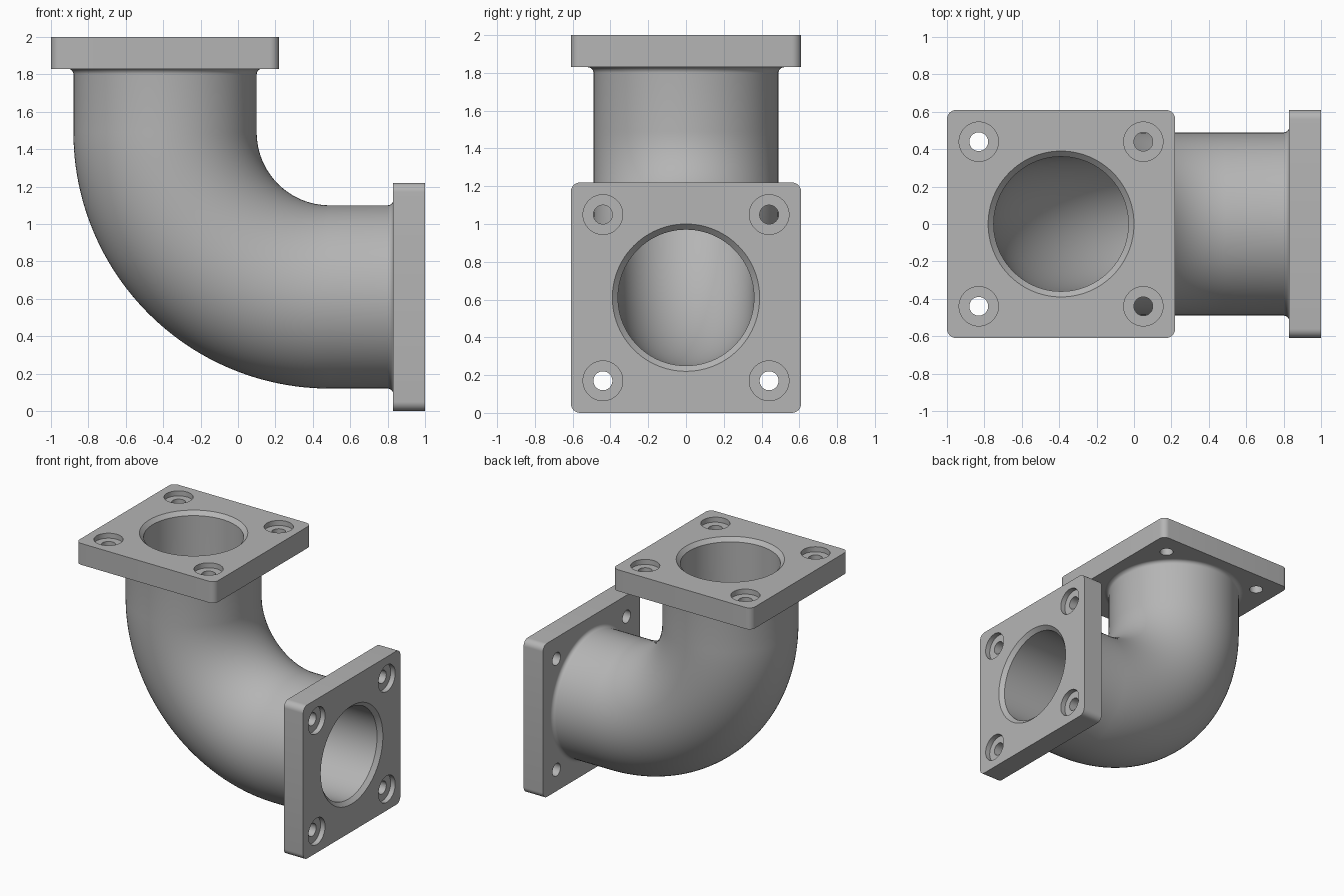
import bpy, bmesh
from math import sin, cos, pi, radians
from mathutils import Vector, Matrix

AXIS = 0.61          # flange half-width, also height of the lower pipe axis
TOP_X = -0.39        # x of the upper pipe axis
THICK = 0.17         # flange thickness
OUTER, BORE, FILLET = 0.49, 0.36, 0.03
BEND = 0.88          # bend radius of the centre line
CENTRE = Vector((TOP_X + BEND, 0, AXIS + BEND))
SEGS = 96

if "Cube" in bpy.data.objects:
    bpy.data.objects.remove(bpy.data.objects["Cube"])

metal = bpy.data.materials.new("grey metal")
metal.use_nodes = True
metal.diffuse_color = (0.46, 0.46, 0.46, 1)
metal.node_tree.nodes["Principled BSDF"].inputs["Base Color"].default_value = metal.diffuse_color


def make_object(name, bm):
    bmesh.ops.recalc_face_normals(bm, faces=bm.faces)
    mesh = bpy.data.meshes.new(name)
    bm.to_mesh(mesh)
    bm.free()
    mesh.materials.append(metal)
    obj = bpy.data.objects.new(name, mesh)
    bpy.context.collection.objects.link(obj)
    return obj


def select(obj):
    bpy.ops.object.select_all(action='DESELECT')
    obj.select_set(True)
    bpy.context.view_layer.objects.active = obj


def skin(bm, rings):
    """Join successive vertex rings with quads."""
    for a, b in zip(rings, rings[1:]):
        n = len(a)
        for i in range(n):
            bm.faces.new((a[i], a[(i + 1) % n], b[(i + 1) % n], b[i]))


def lathe(bm, profile, x, y):
    """Closed turned solid from (radius, z) points."""
    rings = [[bm.verts.new((x + r * cos(2 * pi * i / SEGS), y + r * sin(2 * pi * i / SEGS), z))
              for i in range(SEGS)] for r, z in profile]
    skin(bm, rings)
    bm.faces.new(rings[0])
    bm.faces.new(rings[-1])


# Elbow pipe: stations are (point, sideways direction, radius)
def pipe_ring(bm, point, side, radius):
    return [bm.verts.new(point + radius * (cos(2 * pi * i / SEGS) * side
                         + sin(2 * pi * i / SEGS) * Vector((0, 1, 0)))) for i in range(SEGS)]


def bend_stations(radius):
    out = []
    for i in range(49):
        a = pi / 2 * i / 48
        side = Vector((-cos(a), 0, -sin(a)))
        out.append((CENTRE + BEND * side, side, radius))
    return out


top_end = Vector((TOP_X, 0, 2 - THICK))
side_end = Vector((1 - THICK, 0, AXIS))
west, down = Vector((-1, 0, 0)), Vector((0, 0, -1))
flare = [(FILLET * (1 - sin(a)), OUTER + FILLET * (1 - cos(a)))
         for a in (pi / 2 * (1 - i / 8) for i in range(9))]
flare = [(FILLET * (1 - cos(pi / 2 * i / 8)), OUTER + FILLET * (1 - sin(pi / 2 * i / 8)))
         for i in range(9)]

outside = [(top_end + down * d, west, r) for d, r in flare]
outside += bend_stations(OUTER)
outside += [(side_end + west * d, down, r) for d, r in reversed(flare)]
inside = [(top_end, west, BORE)] + bend_stations(BORE) + [(side_end, down, BORE)]

bm = bmesh.new()
outer_rings = [pipe_ring(bm, *s) for s in outside]
inner_rings = [pipe_ring(bm, *s) for s in inside]
skin(bm, outer_rings + inner_rings[::-1] + outer_rings[:1])
pipe = make_object("elbow_pipe", bm)
select(pipe)
bpy.ops.object.shade_smooth_by_angle(angle=radians(40))

# Flange plate with rounded corners, outer face at local z = 0
bm = bmesh.new()
bmesh.ops.create_cube(bm, size=1, matrix=Matrix.Translation((0, 0, -THICK / 2))
                      @ Matrix.Diagonal((2 * AXIS, 2 * AXIS, THICK, 1)))
corners = [e for e in bm.edges if abs(e.verts[0].co.z - e.verts[1].co.z) > 0.1]
bmesh.ops.bevel(bm, geom=corners, offset=0.05, segments=8, profile=0.5, affect='EDGES')
top_flange = make_object("top_flange", bm)

# Cutter: chamfered bore and four counterbored bolt holes
bm = bmesh.new()
lathe(bm, [(BORE, -0.3), (BORE, -0.03), (0.39, 0), (0.39, 0.1)], 0, 0)
for sx in (-1, 1):
    for sy in (-1, 1):
        lathe(bm, [(0.05, -0.3), (0.05, -0.04), (0.105, -0.04), (0.105, 0.1)],
              0.44 * sx, 0.44 * sy)
cutter = make_object("hole_cutter", bm)
cutter.hide_render = True

select(top_flange)
cut = top_flange.modifiers.new("holes", 'BOOLEAN')
cut.operation = 'DIFFERENCE'
cut.solver = 'EXACT'
cut.object = cutter
bpy.ops.object.modifier_apply(modifier=cut.name)
bpy.data.objects.remove(cutter)
bpy.ops.object.shade_smooth_by_angle(angle=radians(30))

# Place both flanges
side_flange = top_flange.copy()
side_flange.name = "side_flange"
bpy.context.collection.objects.link(side_flange)
top_flange.location = (TOP_X, 0, 2)
side_flange.location = (1, 0, AXIS)
side_flange.rotation_euler = (0, pi / 2, 0)
